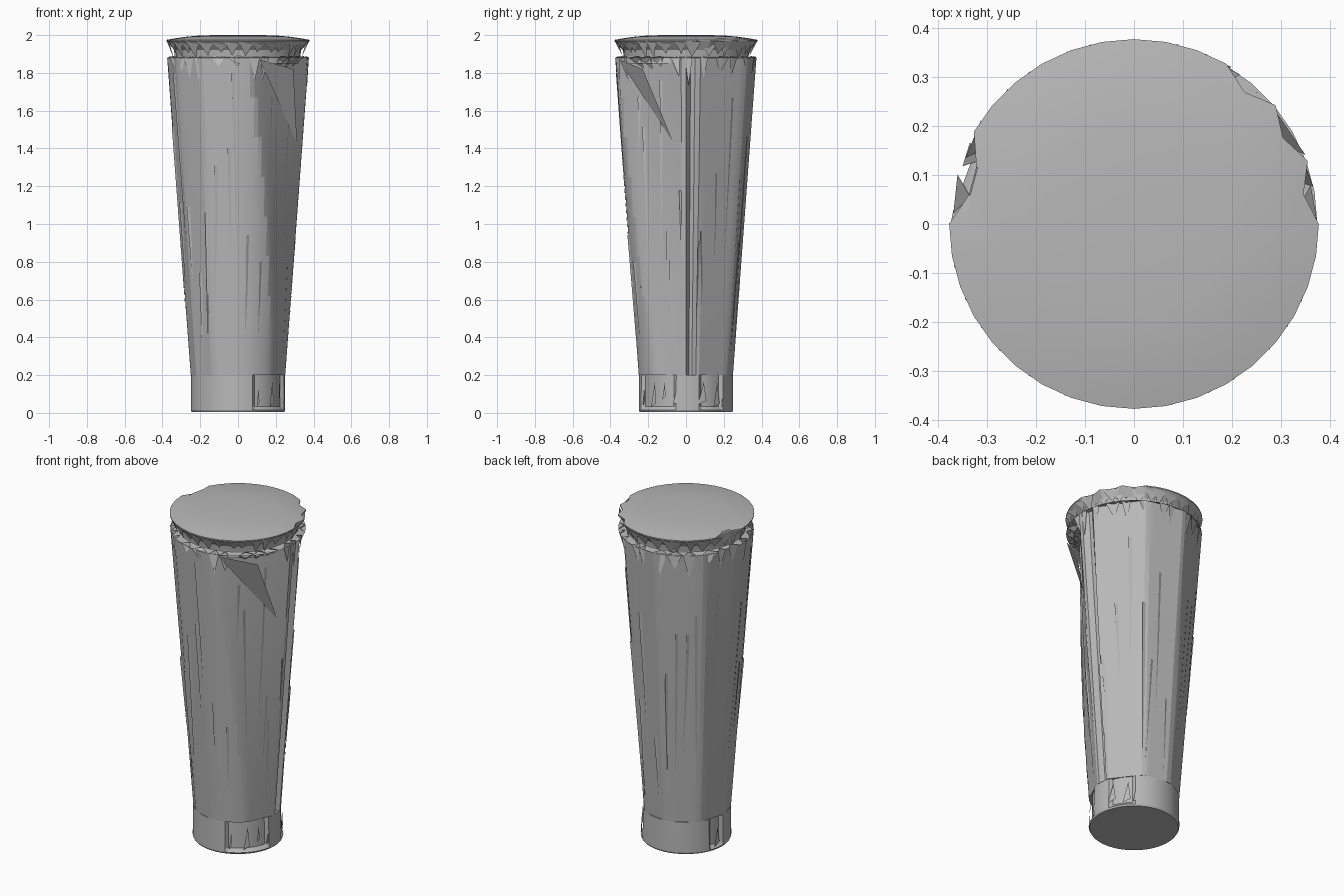
import bpy, bmesh, random
from math import sin, cos, pi, radians, degrees

random.seed(7)
if "Cube" in bpy.data.objects:
    bpy.data.objects.remove(bpy.data.objects["Cube"], do_unlink=True)

grey = bpy.data.materials.new("plain_grey")
grey.use_nodes = True
grey.diffuse_color = (0.48, 0.48, 0.48, 1)
grey.node_tree.nodes["Principled BSDF"].inputs["Base Color"].default_value = (0.48, 0.48, 0.48, 1)

SIDES = 90


def finish(bm, name, smooth=True):
    mesh = bpy.data.meshes.new(name)
    bm.to_mesh(mesh)
    bm.free()
    obj = bpy.data.objects.new(name, mesh)
    bpy.context.collection.objects.link(obj)
    mesh.materials.append(grey)
    if smooth:
        bpy.ops.object.select_all(action="DESELECT")
        obj.select_set(True)
        bpy.context.view_layer.objects.active = obj
        bpy.ops.object.shade_smooth_by_angle(angle=radians(12))
    return obj


def point(a, r, z):
    return (r * cos(a), r * sin(a), z)


def lathe(name, profile, sides, shape=lambda a, r, z: r):
    """Sweep (radius, height) rings and cap both ends."""
    bm = bmesh.new()
    angles = [2 * pi * i / sides for i in range(sides)]
    rings = [[bm.verts.new(point(a, shape(a, r, z), z)) for a in angles] for r, z in profile]
    for low, high in zip(rings, rings[1:]):
        for i in range(sides):
            j = (i + 1) % sides
            bm.faces.new((low[i], low[j], high[j], high[i]))
    bm.faces.new(rings[0][::-1])
    bm.faces.new(rings[-1])
    return finish(bm, name)


def wall(z):
    return 0.25 + 0.125 * max(z - 0.2, 0) / 1.68


# Flat panels on the wall: start at top, start at bottom, end, in degrees
PANELS = [(-80, -42, -4), (10, 16, 58), (62, 66, 96), (100, 106, 138),
          (142, 146, 178), (182, 186, 208), (212, 208, 236), (240, 244, 268)]


def panelled(a, r, z):
    deg = degrees(a)
    t = (z - 0.2) / 1.68
    for top, bottom, end in PANELS:
        start = bottom + (top - bottom) * t
        half, middle = (end - start) / 2, (end + start) / 2
        off = (deg - middle + 180) % 360 - 180
        if abs(off) < half:
            return r * cos(radians(half)) / cos(radians(off))
    # Narrow vertical fold in the left wall
    return r - 0.03 if 3 < deg % 360 < 9 else r


def on_wall(a, z, lift=0.0):
    return point(a, panelled(a, wall(z), z) + lift, z)


# Tapered body
levels = [0.2 + 1.68 * i / 8 for i in range(9)]
lathe("body", [(wall(z), z) for z in levels], SIDES, panelled)


# Foot ring with recessed broken stretches
def broken_foot(a, r, z):
    deg = (degrees(a) + 180) % 360 - 180
    gap = -72 < deg < -12 or 18 < deg < 50 or 158 < deg < 178
    return r - 0.018 if gap and z > 0.03 else r


lathe("foot", [(0.245, 0.005), (0.25, 0.015), (0.25, 0.035), (0.248, 0.2)], SIDES, broken_foot)


# Neck, chipped rim and gently domed lid
def chipped(a, r, z):
    deg = degrees(a)
    if r > 0.36:
        if 152 < deg < 178:
            return 0.343
        if 5 < deg < 60 and round(deg / 10) % 2:
            return 0.352
    return r


lathe("neck", [(0.335, 1.85), (0.33, 1.89), (0.34, 1.96)], 36)
lathe("rim", [(0.335, 1.92), (0.378, 1.968), (0.378, 1.975), (0.34, 1.982),
              (0.27, 1.992), (0.19, 1.999), (0.04, 2.0)], 36, chipped)


def flakes(name, count, maker):
    """Loose thin facets, each given as a list of points."""
    bm = bmesh.new()
    for i in range(count):
        bm.faces.new([bm.verts.new(p) for p in maker(i * 2 * pi / count)])
    return finish(bm, name, False)


def sliver(a):
    # Long leaning triangle lying on the wall
    a += random.uniform(-0.08, 0.08)
    z = random.uniform(0.22, 0.9)
    top = min(z + random.uniform(0.4, 1.1), 1.8)
    lean = random.uniform(-0.1, 0.1)
    return [on_wall(a, z, 0.003), on_wall(a + lean + 0.07, top, -0.003),
            on_wall(a + lean, top, 0.008)]


def shoulder_chip(a):
    # Jagged piece hanging below the neck
    a += random.uniform(-0.05, 0.05)
    w = random.uniform(0.1, 0.25)
    z = random.uniform(1.73, 1.84)
    return [point(a, 0.375, 1.88), on_wall(a + w / 2, z, 0.002),
            point(a + w, 0.37, 1.885), point(a + w / 2, 0.34, 1.89)]


def collar_chip(a):
    # Slanted piece bridging the neck and the rim
    a += random.uniform(-0.05, 0.05)
    w = random.uniform(0.14, 0.28)
    r = chipped(a, 0.378, 1.97)
    return [point(a, r, 1.97), point(a + w / 2, 0.338, random.uniform(1.87, 1.91)),
            point(a + w, min(r, 0.37), 1.965)]


def foot_chip(a):
    a += random.uniform(-0.05, 0.05)
    w = random.uniform(0.06, 0.2)
    z = random.uniform(0.02, 0.08)
    return [point(a, 0.25, z), point(a + w, 0.248, z + 0.02),
            point(a + w * 0.7, 0.245, random.uniform(0.13, 0.2))]


def shoulder_ledge(a):
    # Flat lip around the top of the wall, bitten on the right side
    w = 2 * pi / 36
    r = 0.35 if 145 < degrees(a) < 175 else 0.375
    return [point(a, 0.33, 1.885), point(a, r, 1.88),
            point(a + w, r, 1.88), point(a + w, 0.33, 1.885)]


def shoulder_drape(a):
    # Large folded triangle from the lip down to the broad flat panel
    corner = radians(-72)
    return [point(corner, 0.372, 1.87), on_wall(radians(-12), 1.43, 0.003),
            point(radians(-38), 0.372, 1.82)]


flakes("wall_slivers", 32, sliver)
flakes("shoulder_chips", 26, shoulder_chip)
flakes("shoulder_ledge", 36, shoulder_ledge)
flakes("shoulder_drape", 1, shoulder_drape)
flakes("collar_chips", 32, collar_chip)
flakes("foot_chips", 22, foot_chip)
